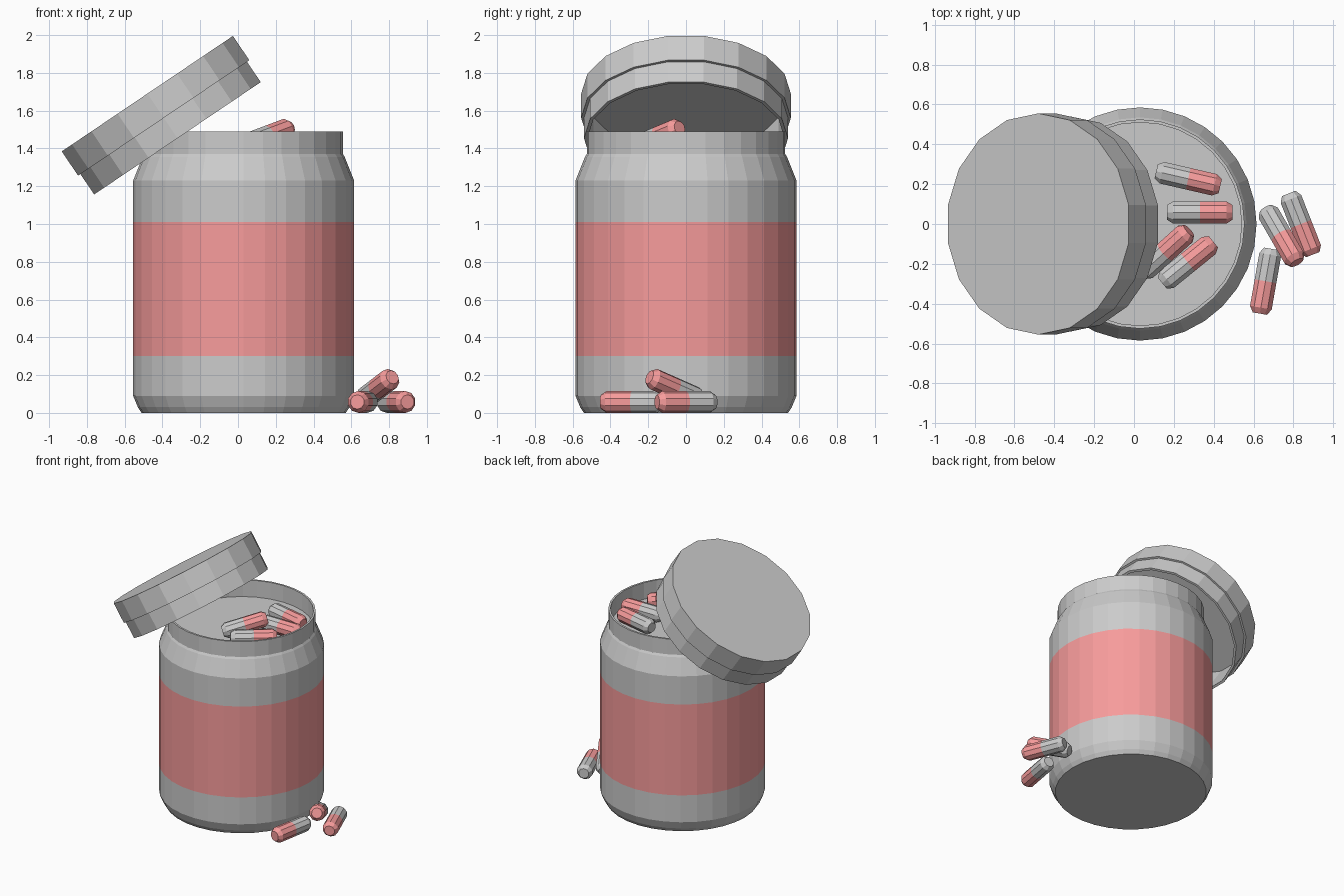
import bpy, bmesh
from math import cos, sin, pi, radians

if "Cube" in bpy.data.objects:
    bpy.data.objects.remove(bpy.data.objects["Cube"])

red = bpy.data.materials.new("red")
red.diffuse_color = (0.93, 0.33, 0.33, 1)
red.use_nodes = True
red.node_tree.nodes["Principled BSDF"].inputs["Base Color"].default_value = red.diffuse_color
grey = bpy.data.materials.new("grey")
grey.diffuse_color = (0.8, 0.8, 0.8, 1)
grey.use_nodes = True
grey.node_tree.nodes["Principled BSDF"].inputs["Base Color"].default_value = grey.diffuse_color


def lathe(name, profile, sides, loc, rot=(0, 0, 0), red_bands=(), turn=0.0):
    """Revolve (radius, z) points about z; both ends of the profile are capped."""
    bm = bmesh.new()
    rings = []
    for r, z in profile:
        rings.append([bm.verts.new((r * cos(turn + 2 * pi * i / sides),
                                    r * sin(turn + 2 * pi * i / sides), z))
                      for i in range(sides)])
    for k in range(len(rings) - 1):
        a, b = rings[k], rings[k + 1]
        for i in range(sides):
            j = (i + 1) % sides
            f = bm.faces.new((a[i], a[j], b[j], b[i]))
            f.material_index = int(k in red_bands)
    bm.faces.new(rings[0])
    end = bm.faces.new(rings[-1])
    end.material_index = int(len(rings) - 1 in red_bands)
    bmesh.ops.recalc_face_normals(bm, faces=bm.faces)
    mesh = bpy.data.meshes.new(name)
    bm.to_mesh(mesh)
    bm.free()
    if red_bands:
        mesh.materials.append(grey)
        mesh.materials.append(red)
    ob = bpy.data.objects.new(name, mesh)
    ob.location = loc
    ob.rotation_euler = rot
    bpy.context.collection.objects.link(ob)
    return ob


# Jar with red label band, open neck and raised inner floor
jar = [(0.54, 0), (0.56, 0.03), (0.585, 0.09), (0.585, 0.30), (0.585, 1.01),
       (0.585, 1.23), (0.535, 1.355), (0.525, 1.37), (0.525, 1.49),
       (0.51, 1.49), (0.51, 1.36)]
lathe("jar", jar, 32, (0.03, 0, 0), red_bands=(3,))

# Hollow stepped lid leaning on the rim
lid = [(0.555, 0), (0.555, -0.155), (0.54, -0.155), (0.54, -0.285),
       (0.522, -0.285), (0.522, -0.03)]
lathe("lid", lid, 18, (-0.48, 0, 1.69), (0, radians(-34), 0), turn=radians(10))

# Capsules: x, y, z, heading of the red end, upward tilt of the red end
capsule = [(0.038, -0.165), (0.058, -0.135), (0.058, 0),
           (0.058, 0.135), (0.038, 0.165)]
places = [
    (0.272, 0.227, 1.418, -13, 0),
    (0.33, 0.058, 1.418, 0, 0),
    (0.157, -0.14, 1.465, 42, 15.6),
    (0.27, -0.193, 1.418, 39, 0),
    (0.66, -0.287, 0.058, 260, 0),
    (0.837, 0.0, 0.058, -68.5, 0),
    (0.74, -0.06, 0.13, -60, 21),
]
for n, (x, y, z, heading, tilt) in enumerate(places, 1):
    lathe(f"capsule_{n}", capsule, 10, (x, y, z),
          (0, radians(90 - tilt), radians(heading)), red_bands=(2, 3, 4))
